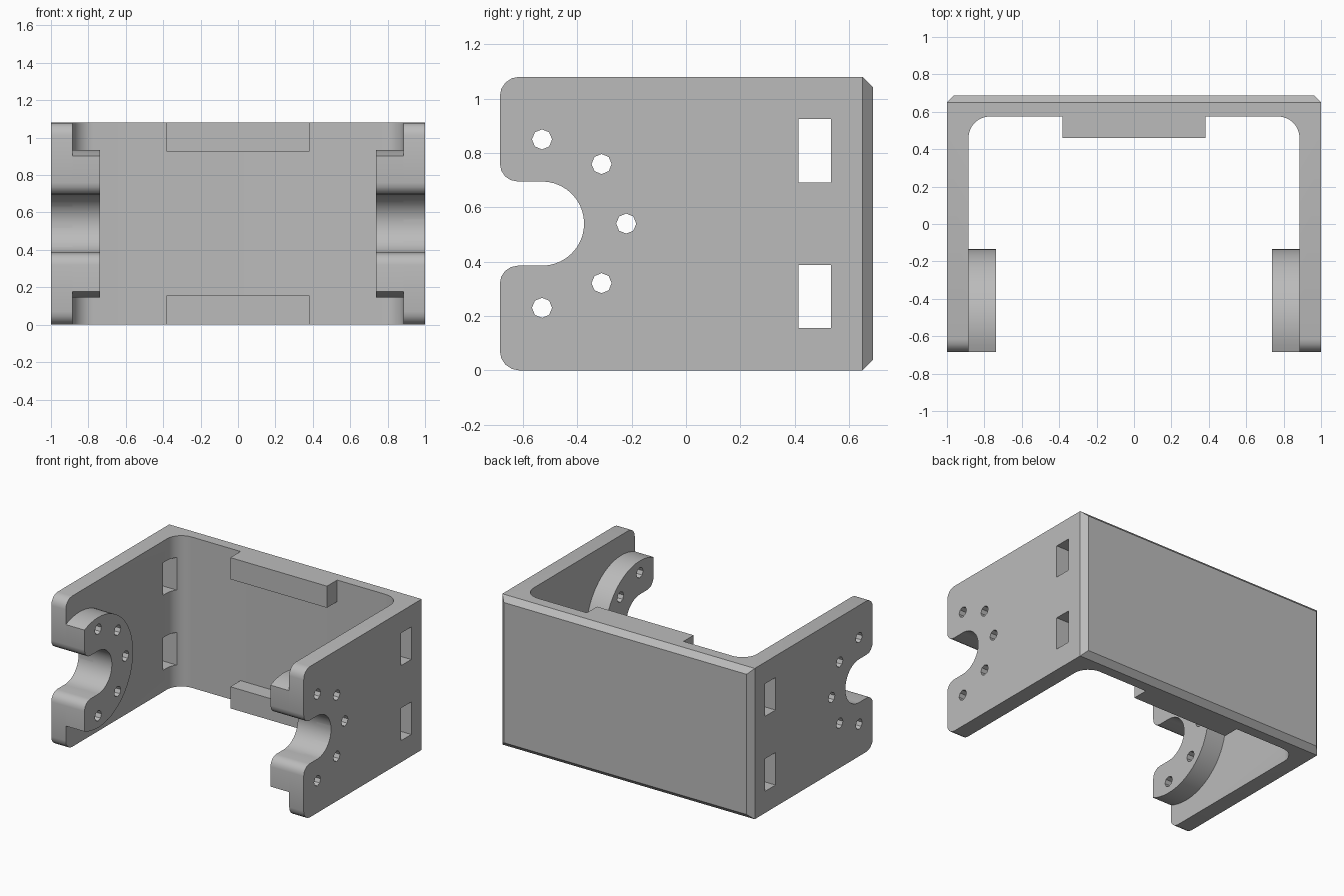
import bpy, bmesh
from math import cos, sin, radians, sqrt, asin, degrees

cube = bpy.data.objects.get("Cube")
if cube:
    bpy.data.objects.remove(cube, do_unlink=True)

grey = bpy.data.materials.new("plain_grey")
grey.use_nodes = True
COLOUR = (0.5, 0.5, 0.5, 1)
grey.diffuse_color = COLOUR
grey.node_tree.nodes["Principled BSDF"].inputs["Base Color"].default_value = COLOUR

HEIGHT, FRONT, BACK = 1.08, -0.685, 0.688
WALL, MID = 0.885, 0.54          # inner wall face, mid height
HUB_Y, NOTCH_R, HUB_R, HOLE_RING = -0.53, 0.155, 0.395, 0.31


def arc(cx, cy, r, start, end, steps):
    """Points along an arc, angles in degrees."""
    angles = [radians(start + (end - start) * i / steps) for i in range(steps + 1)]
    return [(cx + r * cos(a), cy + r * sin(a)) for a in angles]


def prism(bm, points, axis, low, high):
    """Extrude an outline along x (outline in y, z) or z (outline in x, y)."""
    place = (lambda p, d: (d, *p)) if axis == "x" else (lambda p, d: (*p, d))
    rings = [[bm.verts.new(place(p, d)) for p in points] for d in (low, high)]
    bm.faces.new(rings[0][::-1])
    bm.faces.new(rings[1])
    n = len(points)
    for i in range(n):
        j = (i + 1) % n
        bm.faces.new((rings[0][i], rings[0][j], rings[1][j], rings[1][i]))


def rect(a0, a1, b0, b1):
    return [(a0, b0), (a1, b0), (a1, b1), (a0, b1)]


def finish(bm, name):
    bmesh.ops.recalc_face_normals(bm, faces=bm.faces[:])
    mesh = bpy.data.meshes.new(name)
    bm.to_mesh(mesh)
    bm.free()
    mesh.materials.append(grey)
    obj = bpy.data.objects.new(name, mesh)
    bpy.context.collection.objects.link(obj)
    return obj


def activate(obj):
    bpy.ops.object.select_all(action="DESELECT")
    obj.select_set(True)
    bpy.context.view_layer.objects.active = obj


def cut(obj, cutter):
    activate(obj)
    mod = obj.modifiers.new("cut", "BOOLEAN")
    mod.operation, mod.solver, mod.object = "DIFFERENCE", "EXACT", cutter
    bpy.ops.object.modifier_apply(modifier=mod.name)


# U-shaped frame with filleted inner corners
bm = bmesh.new()
inner = [(WALL, FRONT)] + arc(WALL - 0.115, 0.46, 0.115, 0, 90, 8)
outline = [(1, FRONT), (1, BACK), (-1, BACK), (-1, FRONT)]
outline += [(-x, y) for x, y in inner] + inner[::-1]
prism(bm, outline, "z", 0, HEIGHT)

# Chamfer round the back face, rounded front corners
back = [e for e in bm.edges if all(v.co.y > BACK - 0.01 for v in e.verts)]
bmesh.ops.bevel(bm, geom=back, offset=0.038, segments=1, affect="EDGES")
tips = [e for e in bm.edges if all(v.co.y < FRONT + 0.01 for v in e.verts)
        and abs(e.verts[0].co.z - e.verts[1].co.z) < 0.01]
bmesh.ops.bevel(bm, geom=tips, offset=0.07, segments=4, profile=0.5, affect="EDGES")
frame = finish(bm, "bracket_frame")

# Round hubs on the inner wall faces, cut flat at the front
reach = degrees(asin(sqrt(HUB_R ** 2 - (HUB_Y - FRONT) ** 2) / HUB_R))
hubs = []
for name, low, high in (("left_hub", 0.737, WALL), ("right_hub", -WALL, -0.737)):
    bm = bmesh.new()
    prism(bm, arc(HUB_Y, MID, HUB_R, reach - 180, 180 - reach, 40), "x", low, high)
    hubs.append(finish(bm, name))

# Cutter: flared notch, screw holes and wall windows
bm = bmesh.new()
LIP = 0.065
lower = [(FRONT - 0.1, MID - NOTCH_R - LIP)]
lower += arc(FRONT + LIP, MID - NOTCH_R - LIP, LIP, 180, 90, 4)
upper = [(y, 2 * MID - z) for y, z in lower[::-1]]
prism(bm, lower + arc(HUB_Y, MID, NOTCH_R, -90, 90, 20) + upper, "x", -1.1, 1.1)
for angle in range(-90, 91, 45):
    y, z = arc(HUB_Y, MID, HOLE_RING, angle, angle, 1)[0]
    prism(bm, arc(y, z, 0.037, 0, 315, 7), "x", -1.1, 1.1)
for z in (0.155, 0.692):
    prism(bm, rect(0.415, 0.533, z, z + 0.233), "x", -1.1, 1.1)
cutter = finish(bm, "hole_cutter")
cutter.hide_render = True

for obj in [frame] + hubs:
    cut(obj, cutter)
    activate(obj)
    bpy.ops.object.shade_smooth_by_angle(angle=radians(30))
bpy.data.objects.remove(cutter, do_unlink=True)

# Ledges at the top and bottom of the back wall
for name, z in (("lower_ledge", 0), ("upper_ledge", HEIGHT - 0.155)):
    bm = bmesh.new()
    prism(bm, rect(-0.383, 0.383, 0.46, 0.58), "z", z, z + 0.155)
    finish(bm, name)
